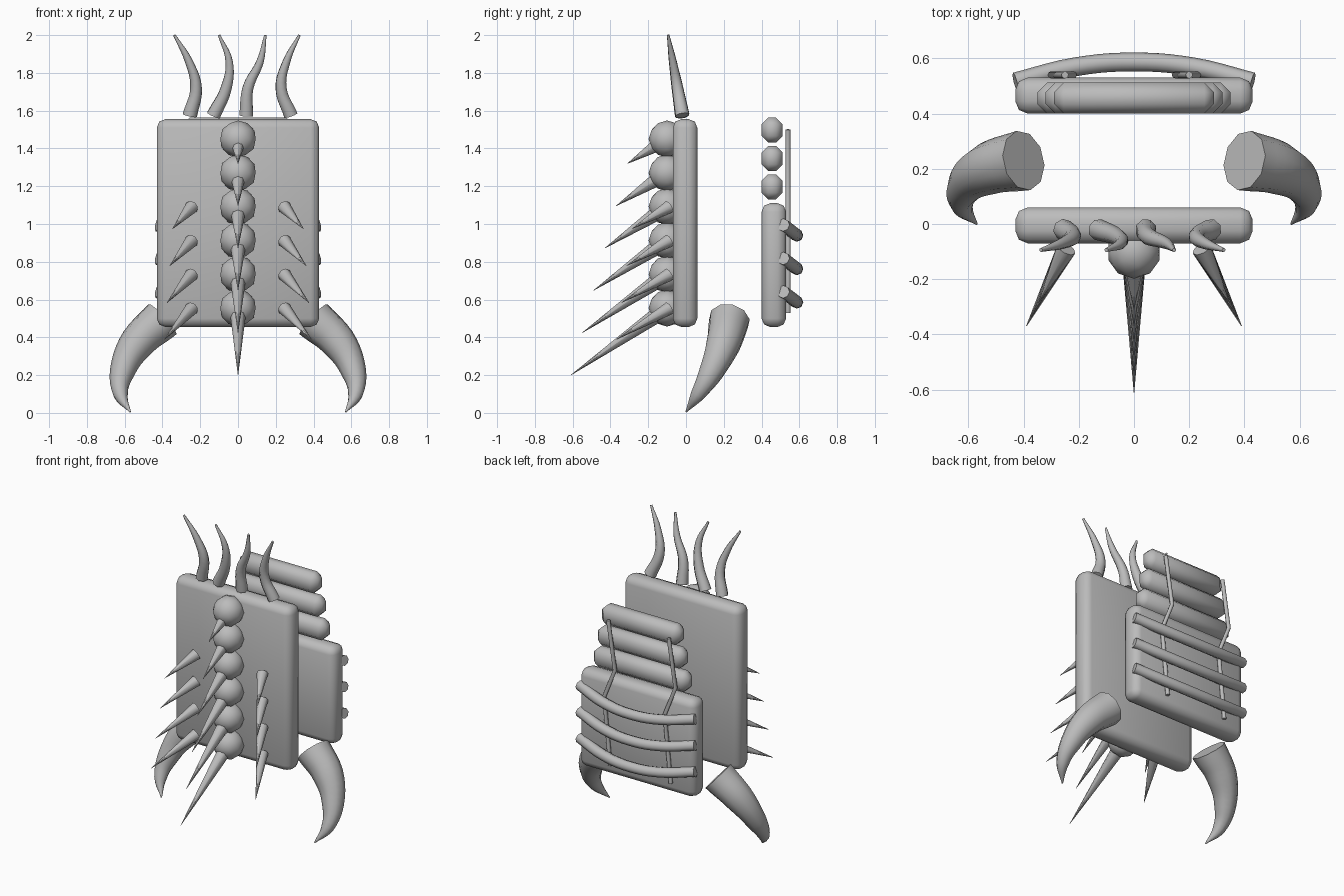
import bpy
import bmesh
import math
from mathutils import Matrix, Vector

if "Cube" in bpy.data.objects:
    bpy.data.objects.remove(bpy.data.objects["Cube"], do_unlink=True)

grey = bpy.data.materials.new("plain_grey")
grey.use_nodes = True
COLOUR = (0.5, 0.5, 0.5, 1)
grey.diffuse_color = COLOUR
grey.node_tree.nodes["Principled BSDF"].inputs["Base Color"].default_value = COLOUR


def select(obj):
    bpy.ops.object.select_all(action='DESELECT')
    obj.select_set(True)
    bpy.context.view_layer.objects.active = obj


def finish(name, bm, angle=50):
    mesh = bpy.data.meshes.new(name)
    bm.to_mesh(mesh)
    bm.free()
    mesh.materials.append(grey)
    obj = bpy.data.objects.new(name, mesh)
    bpy.context.collection.objects.link(obj)
    select(obj)
    bpy.ops.object.shade_smooth_by_angle(angle=math.radians(angle))
    return obj


def rounded_box(name, low, high, bevel, segments):
    low, high = Vector(low), Vector(high)
    bm = bmesh.new()
    bmesh.ops.create_cube(bm, size=1)
    bmesh.ops.scale(bm, vec=high - low, verts=bm.verts)
    bmesh.ops.translate(bm, vec=(low + high) / 2, verts=bm.verts)
    bmesh.ops.bevel(bm, geom=bm.edges[:], offset=bevel, segments=segments,
                    profile=0.5, affect='EDGES')
    return finish(name, bm)


def spike(name, base, tip, radius):
    base, tip = Vector(base), Vector(tip)
    axis = tip - base
    place = Matrix.Translation((base + tip) / 2) @ axis.to_track_quat('Z', 'Y').to_matrix().to_4x4()
    bm = bmesh.new()
    bmesh.ops.create_cone(bm, cap_ends=True, segments=8, radius1=radius,
                          radius2=0.001, depth=axis.length, matrix=place)
    return finish(name, bm)


def tube(name, points, radii, kind='BEZIER', sides=8):
    curve = bpy.data.curves.new(name, 'CURVE')
    curve.dimensions = '3D'
    curve.bevel_depth = 1
    curve.bevel_resolution = (sides - 4) // 2
    curve.resolution_u = 5
    curve.use_fill_caps = True
    spline = curve.splines.new(kind)
    knots = spline.bezier_points if kind == 'BEZIER' else spline.points
    knots.add(len(points) - 1)
    for knot, point, radius in zip(knots, points, radii):
        knot.radius = radius
        if kind == 'BEZIER':
            knot.co = point
            knot.handle_left_type = knot.handle_right_type = 'AUTO'
        else:
            knot.co = (*point, 1)
    curve.materials.append(grey)
    obj = bpy.data.objects.new(name, curve)
    bpy.context.collection.objects.link(obj)
    select(obj)
    bpy.ops.object.convert(target='MESH')
    bpy.ops.object.shade_smooth_by_angle(angle=math.radians(50))
    return obj


# Front panel and back pack
rounded_box("front_panel", (-0.43, -0.07, 0.455), (0.43, 0.06, 1.555), 0.045, 2)
rounded_box("back_pack", (-0.43, 0.4, 0.455), (0.43, 0.53, 1.11), 0.045, 2)

# Rolls stacked above the pack, narrowing upwards
for i, half in enumerate((0.35, 0.32, 0.29)):
    z = 1.197 + 0.15 * i
    rounded_box(f"back_roll_{i + 1}", (-half, 0.4, z - 0.066), (half, 0.512, z + 0.066), 0.035, 1)

# Central column of beads, each with a spike that lengthens downwards
for i in range(6):
    z = 1.45 - 0.179 * i
    bm = bmesh.new()
    bmesh.ops.create_icosphere(bm, subdivisions=2, radius=0.098,
                               matrix=Matrix.Translation((0, -0.1, z)))
    finish(f"spine_bead_{i + 1}", bm)
    spike(f"spine_spike_{i + 1}", (0, -0.1, z), (0, -0.31 - 0.06 * i, 1.32 - 0.224 * i), 0.046)

# Side spikes on the panel
for side, label in ((1, "left"), (-1, "right")):
    for i in range(4):
        z = 1.09 - 0.179 * i
        reach = 0.7 + 0.1 * i
        base = Vector((side * 0.245, -0.09, z))
        tip = base + reach * Vector((side * 0.145, -0.28, -0.165))
        spike(f"{label}_side_spike_{i + 1}", base, tip, 0.036)

# Wavy horns above the panel, leaning forward as they rise
horns = (
    ((-0.255, 1.575), (-0.222, 1.72), (-0.26, 1.86), (-0.337, 2)),
    ((-0.13, 1.575), (-0.062, 1.72), (-0.047, 1.86), (-0.1, 2)),
    ((0.043, 1.575), (0.053, 1.72), (0.117, 1.86), (0.145, 2)),
    ((0.28, 1.575), (0.228, 1.72), (0.257, 1.86), (0.325, 2)),
)
for i, path in enumerate(horns):
    points = [(x, -0.02 - 0.175 * (z - 1.575), z) for x, z in path]
    tube(f"horn_{i + 1}", points, (0.039, 0.031, 0.021, 0.007))

# Curved lower tusks
tusk = ((0.4, 0.23, 0.495), (0.53, 0.2, 0.375), (0.612, 0.135, 0.22),
        (0.622, 0.065, 0.1), (0.57, 0, 0.005))
for side, label in ((1, "left"), (-1, "right")):
    tube(f"{label}_tusk", [(side * x, y, z) for x, y, z in tusk],
         (0.11, 0.095, 0.067, 0.04, 0.004), sides=10)

# Bowed ribs across the pack
for i in range(3):
    z = 0.995 - 0.177 * i
    points = [(0.43 * t, 0.587 - 0.072 * t * t, z - 0.055 + 0.055 * t * t)
              for t in (-1, -0.5, 0, 0.5, 1)]
    tube(f"pack_rib_{i + 1}", points, [0.034] * 5)

# Kinked straps down the rolls and pack
for x, label in ((0.19, "left"), (-0.26, "right")):
    path = ((0.01, 1.5), (-0.04, 1.18), (0.04, 0.98), (-0.005, 0.53))
    tube(f"{label}_strap", [(x + dx, 0.54, z) for dx, z in path], [0.013] * 4, 'POLY')
